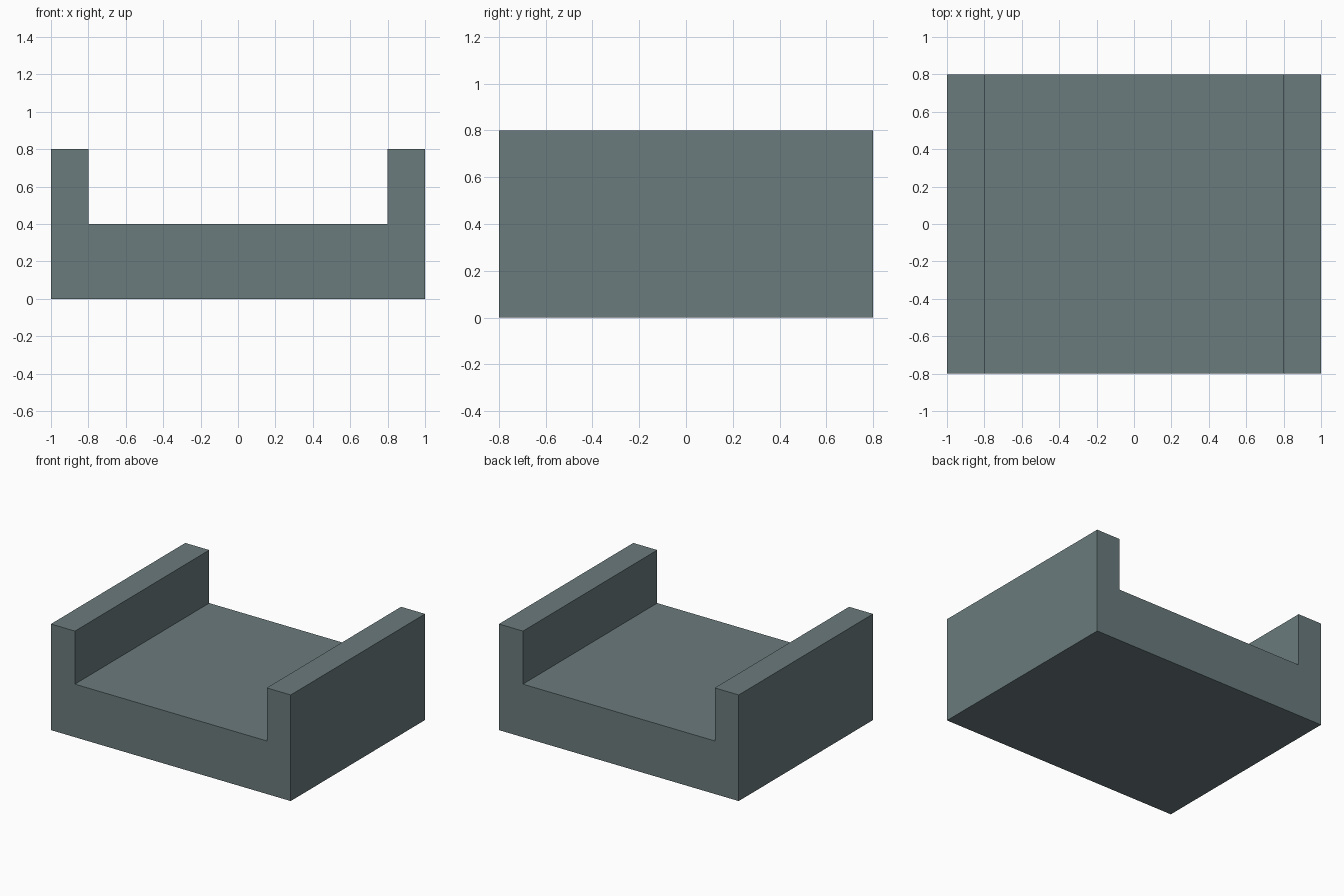
import bpy
import bmesh
from mathutils import Vector

cube = bpy.data.objects.get("Cube")
if cube:
    bpy.data.objects.remove(cube, do_unlink=True)

# Slate grey material
slate = bpy.data.materials.new("slate_grey")
slate.use_nodes = True
colour = (0.145, 0.197, 0.204, 1.0)
slate.diffuse_color = colour
slate.node_tree.nodes["Principled BSDF"].inputs["Base Color"].default_value = colour

# Channel dimensions
HALF_WIDTH, HALF_DEPTH = 1.0, 0.8
WALL, FLOOR, HEIGHT = 0.2, 0.4, 0.8
inner = HALF_WIDTH - WALL

# U-shaped cross-section: right half, mirrored to the left
half = [(HALF_WIDTH, 0), (HALF_WIDTH, HEIGHT), (inner, HEIGHT), (inner, FLOOR)]
profile = half + [(-x, z) for x, z in reversed(half)]

# Extrude the section from front to back
bm = bmesh.new()
front = bm.faces.new([bm.verts.new((x, -HALF_DEPTH, z)) for x, z in profile])
extruded = bmesh.ops.extrude_face_region(bm, geom=[front], use_keep_orig=True)
back_verts = [v for v in extruded["geom"] if isinstance(v, bmesh.types.BMVert)]
bmesh.ops.translate(bm, verts=back_verts, vec=Vector((0, 2 * HALF_DEPTH, 0)))
bmesh.ops.recalc_face_normals(bm, faces=bm.faces)

mesh = bpy.data.meshes.new("channel_block")
bm.to_mesh(mesh)
bm.free()
mesh.materials.append(slate)
block = bpy.data.objects.new("channel_block", mesh)
bpy.context.collection.objects.link(block)
